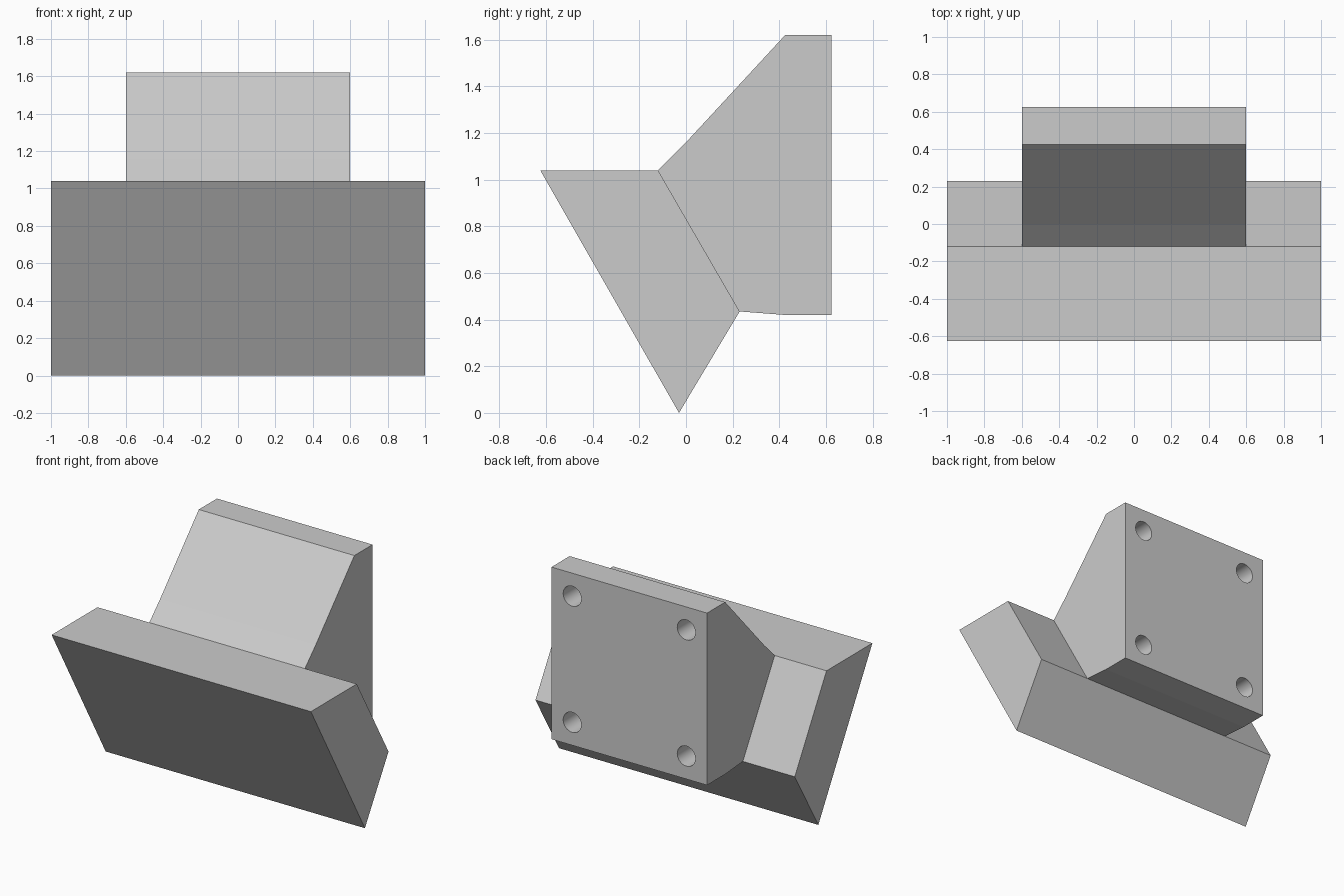
import bpy, bmesh, math
from mathutils import Matrix

cube = bpy.data.objects.get("Cube")
if cube:
    bpy.data.objects.remove(cube, do_unlink=True)

# Single flat grey
grey = bpy.data.materials.new("light grey")
grey.use_nodes = True
colour = (0.6, 0.6, 0.6, 1)
grey.diffuse_color = colour
grey.node_tree.nodes["Principled BSDF"].inputs["Base Color"].default_value = colour


def make_object(name, bm):
    bmesh.ops.recalc_face_normals(bm, faces=bm.faces)
    mesh = bpy.data.meshes.new(name)
    bm.to_mesh(mesh)
    bm.free()
    mesh.materials.append(grey)
    obj = bpy.data.objects.new(name, mesh)
    bpy.context.collection.objects.link(obj)
    return obj


def extrude_profile(name, profile, half_width):
    """Sweep a (y, z) side profile across x, centred on x = 0."""
    bm = bmesh.new()
    face = bm.faces.new([bm.verts.new((-half_width, y, z)) for y, z in profile])
    swept = bmesh.ops.extrude_face_region(bm, geom=[face])["geom"]
    verts = [v for v in swept if isinstance(v, bmesh.types.BMVert)]
    bmesh.ops.translate(bm, verts=verts, vec=(2 * half_width, 0, 0))
    return make_object(name, bm)


# Tilted front slab and the mounting block behind it
upper_joint, lower_joint = (-0.12, 1.04), (0.23, 0.435)
extrude_profile("tilted_plate", [(-0.625, 1.04), upper_joint, lower_joint, (-0.03, 0)], 1.0)

BACK, BOTTOM, TOP = 0.625, 0.42, 1.62
block = extrude_profile(
    "mounting_block",
    [upper_joint, (0, 1.16), (0.425, TOP), (BACK, TOP),
     (BACK, BOTTOM), (0.425, BOTTOM), lower_joint], 0.6)

# Four blind screw holes in the back face
inset, radius, depth = 0.16, 0.07, 0.2
bm = bmesh.new()
for x in (-0.6 + inset, 0.6 - inset):
    for z in (BOTTOM + inset, TOP - inset):
        place = Matrix.Translation((x, BACK, z)) @ Matrix.Rotation(math.pi / 2, 4, "X")
        bmesh.ops.create_cone(bm, cap_ends=True, segments=32, radius1=radius,
                              radius2=radius, depth=2 * depth, matrix=place)
cutter = make_object("hole_cutter", bm)
cutter.hide_render = True

cut = block.modifiers.new("screw holes", "BOOLEAN")
cut.operation = "DIFFERENCE"
cut.solver = "EXACT"
cut.object = cutter
bpy.ops.object.select_all(action="DESELECT")
bpy.context.view_layer.objects.active = block
block.select_set(True)
bpy.ops.object.modifier_apply(modifier=cut.name)
bpy.data.objects.remove(cutter, do_unlink=True)
bpy.ops.object.shade_smooth_by_angle(angle=math.radians(20))

# Keep the flat facets of the block crisp, smooth only the hole walls
for poly in block.data.polygons:
    c = poly.center
    on_wall = any(abs(math.hypot(c.x - x, c.z - z) - radius) < 0.01
                  for x in (-0.44, 0.44) for z in (0.58, 1.46))
    poly.use_smooth = on_wall and abs(poly.normal.y) < 0.1
